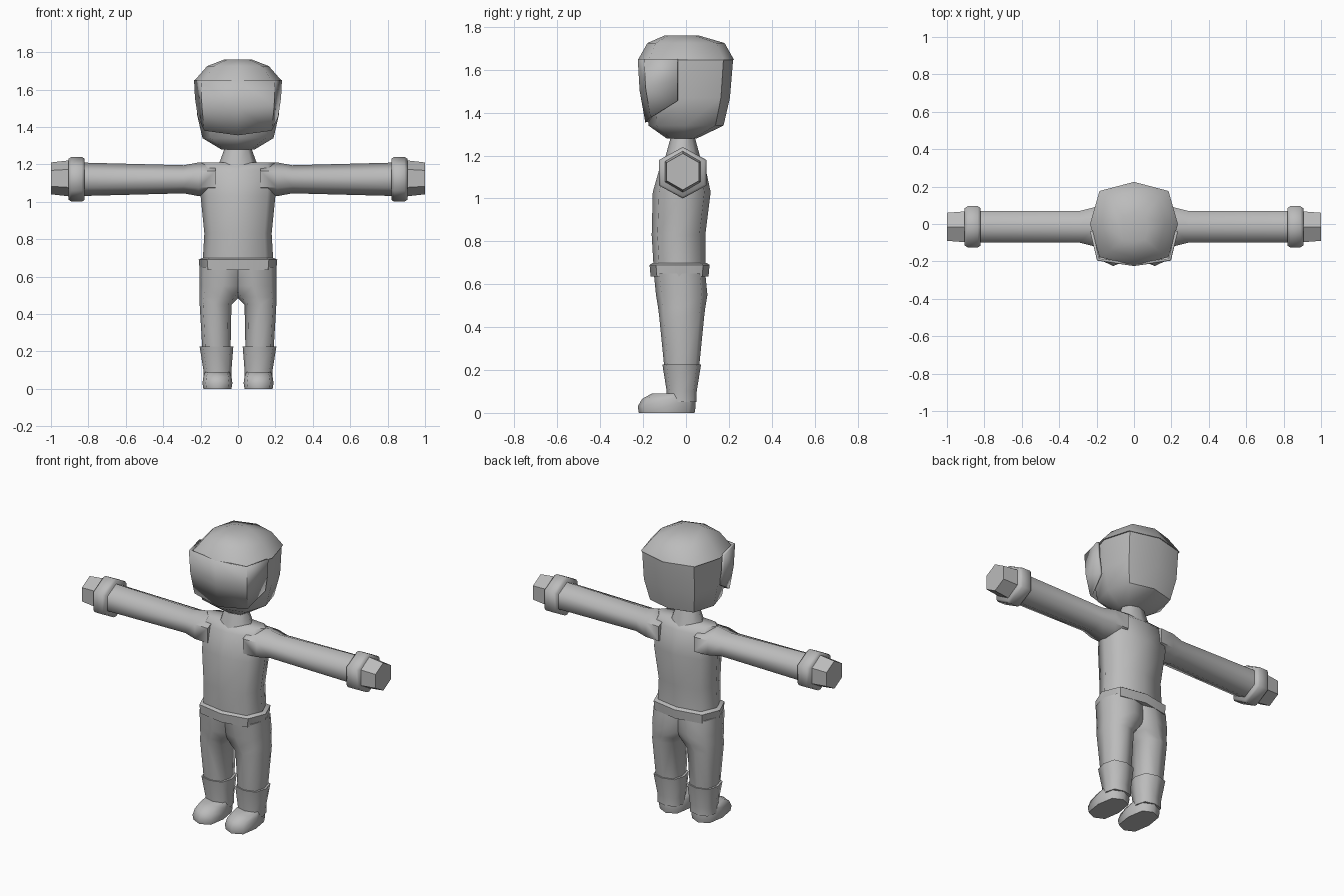
import bpy, bmesh
from math import sin, cos, pi, radians, copysign

cube = bpy.data.objects.get("Cube")
if cube:
    bpy.data.objects.remove(cube, do_unlink=True)

shade = (0.5, 0.5, 0.5, 1)
grey = bpy.data.materials.new("plain grey")
grey.use_nodes = True
grey.diffuse_color = shade
grey.node_tree.nodes["Principled BSDF"].inputs["Base Color"].default_value = shade


def finish(name, bm, sharp):
    """Turn the bmesh into a smooth shaded object with sharp creases."""
    bmesh.ops.recalc_face_normals(bm, faces=bm.faces)
    mesh = bpy.data.meshes.new(name)
    bm.to_mesh(mesh)
    bm.free()
    mesh.materials.append(grey)
    part = bpy.data.objects.new(name, mesh)
    bpy.context.collection.objects.link(part)
    bpy.ops.object.select_all(action='DESELECT')
    part.select_set(True)
    bpy.context.view_layer.objects.active = part
    bpy.ops.object.shade_smooth_by_angle(angle=radians(sharp))
    return part


def outline(sides, power):
    """Unit outline with a point on the second axis; low powers are squarer."""
    points = []
    for i in range(sides):
        angle = pi / 2 + 2 * pi * i / sides
        u, v = (copysign(abs(round(c, 5)) ** power, c) for c in (cos(angle), sin(angle)))
        points.append((u, v))
    widest = max(u for u, v in points)
    return [(u / widest, v) for u, v in points]


def upright(z, wide, deep, x=0, y=0):
    """Section of a standing part, from its half width and half depth."""
    return lambda u, v: (x + u * wide, y + v * deep, z)


def sideways(x, deep, tall, y=-0.015, z=1.12):
    """Section of an arm part, from its half depth and half height."""
    return lambda u, v: (x, y + u * deep, z + v * tall)


def loft(name, shape, sections, side=1, sharp=65):
    """Skin a closed solid through the sections."""
    bm = bmesh.new()
    loops = []
    for section in sections:
        places = [section(u, v) for u, v in shape]
        loops.append([bm.verts.new((x * side, y, z)) for x, y, z in places])
    for low, high in zip(loops, loops[1:]):
        for i in range(len(shape)):
            bm.faces.new((low[i - 1], low[i], high[i], high[i - 1]))
    bm.faces.new(loops[0])
    bm.faces.new(loops[-1])
    return finish(name, bm, sharp)


octagon = outline(sides=8, power=1)
soft_box = outline(sides=8, power=0.7)
firm_box = outline(sides=8, power=0.5)
hexagon = outline(sides=6, power=1)

# Helmet with a shallow crown that overhangs it as a sharp rim
loft("helmet", soft_box, [
    upright(z=1.28, wide=0.09, deep=0.07, y=-0.02),
    upright(z=1.34, wide=0.19, deep=0.175),
    upright(z=1.47, wide=0.22, deep=0.195, y=0.01),
    upright(z=1.65, wide=0.225, deep=0.21, y=0.01)], sharp=50)
loft("helmet_crown", soft_box, [
    upright(z=1.645, wide=0.235, deep=0.225),
    upright(z=1.725, wide=0.165, deep=0.18),
    upright(z=1.76, wide=0.075, deep=0.08, y=-0.02)], sharp=50)

# Visor: a curved plate round the front, its lower edge rising to the sides
bm = bmesh.new()
rows = []
for drop in (0, 0.5, 1):
    row = []
    for u, v in firm_box[2:7]:
        height = 0.295 - 0.1 * abs(u) ** 8
        x = u * (0.235 - 0.02 * drop * drop)
        y = v * (0.185 - 0.035 * drop * drop) - 0.04
        row.append(bm.verts.new((x, y, 1.65 - height * drop)))
    rows.append(row)
for high, low in zip(rows, rows[1:]):
    for i in range(len(low) - 1):
        bm.faces.new((high[i], low[i], low[i + 1], high[i + 1]))
visor = finish("visor", bm, sharp=65)
shell = visor.modifiers.new("thickness", 'SOLIDIFY')
shell.thickness = 0.015

# Neck, torso and belt
loft("neck", octagon, [
    upright(z=1.18, wide=0.11, deep=0.085, y=-0.015),
    upright(z=1.29, wide=0.07, deep=0.055, y=-0.015)])
loft("torso", soft_box, [
    upright(z=0.66, wide=0.19, deep=0.12, y=-0.03),
    upright(z=0.83, wide=0.18, deep=0.125, y=-0.035),
    upright(z=1.03, wide=0.2, deep=0.135, y=-0.02),
    upright(z=1.17, wide=0.21, deep=0.1, y=-0.015),
    upright(z=1.21, wide=0.2, deep=0.06, y=-0.015)])
loft("belt", soft_box, [
    upright(z=0.635, wide=0.205, deep=0.135, y=-0.03),
    upright(z=0.69, wide=0.21, deep=0.14, y=-0.03),
    upright(z=0.7, wide=0.19, deep=0.125, y=-0.03)], sharp=50)

for side, label in ((1, "left"), (-1, "right")):
    # Sleeve flaring at the shoulder, then the cuff and the hand
    loft(label + "_arm", hexagon, [
        sideways(x=0.12, deep=0.11, tall=0.09),
        sideways(x=0.21, deep=0.105, tall=0.09),
        sideways(x=0.29, deep=0.085, tall=0.075),
        sideways(x=0.86, deep=0.085, tall=0.09)], side)
    cuff_ends = ((0.82, 0.11), (0.835, 0.12), (0.89, 0.12), (0.905, 0.11))
    loft(label + "_cuff", hexagon, [
        sideways(x=place, deep=size - 0.01, tall=size)
        for place, size in cuff_ends], side)
    loft(label + "_hand", hexagon, [
        sideways(x=0.87, deep=0.085, tall=0.1, z=1.125),
        sideways(x=1, deep=0.075, tall=0.085, z=1.125)], side, sharp=50)

    # Trouser leg, meeting its twin at the crotch
    loft(label + "_trouser", soft_box, [
        upright(z=0.2, wide=0.075, deep=0.08, x=0.115, y=-0.02),
        upright(z=0.45, wide=0.085, deep=0.105, x=0.12, y=-0.02),
        upright(z=0.49, wide=0.105, deep=0.11, x=0.1, y=-0.02),
        upright(z=0.55, wide=0.125, deep=0.12, x=0.08, y=-0.02),
        upright(z=0.65, wide=0.135, deep=0.12, x=0.07, y=-0.03)], side)

    # Boot shaft and rounded foot
    loft(label + "_boot", soft_box, [
        upright(z=0.05, wide=0.075, deep=0.07, x=0.11, y=-0.02),
        upright(z=0.1, wide=0.075, deep=0.07, x=0.11, y=-0.02),
        upright(z=0.225, wide=0.09, deep=0.09, x=0.115, y=-0.02)], side)
    loft(label + "_foot", soft_box, [
        upright(z=0, wide=0.075, deep=0.13, x=0.11, y=-0.09),
        upright(z=0.03, wide=0.08, deep=0.135, x=0.11, y=-0.09),
        upright(z=0.065, wide=0.075, deep=0.125, x=0.11, y=-0.08),
        upright(z=0.09, wide=0.065, deep=0.1, x=0.11, y=-0.06)], side)
